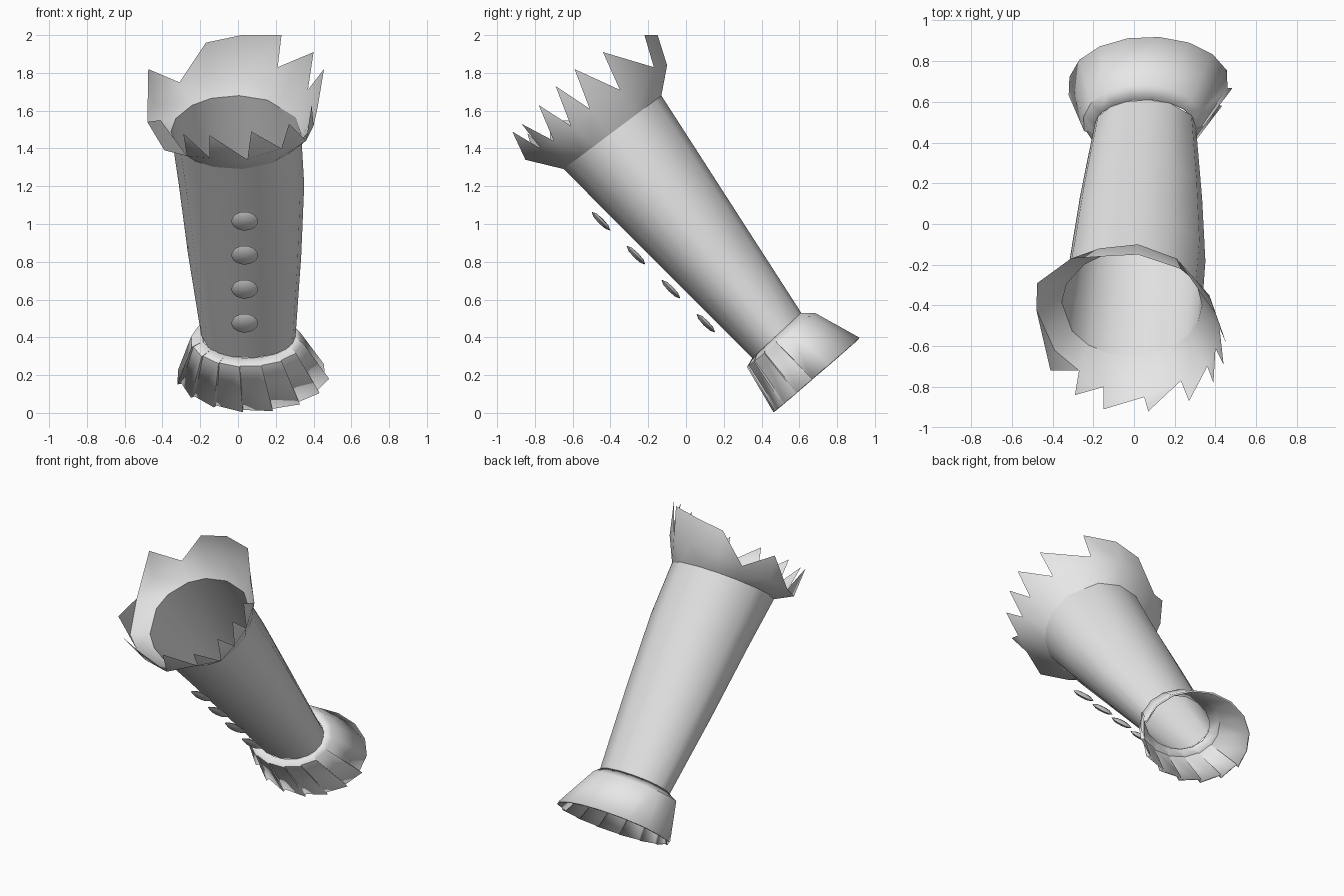
import bpy, math
from mathutils import Vector

if "Cube" in bpy.data.objects:
    bpy.data.objects.remove(bpy.data.objects["Cube"])

cloth = bpy.data.materials.new("plain grey cloth")
cloth.diffuse_color = (0.8, 0.8, 0.8, 1)
cloth.use_nodes = True
cloth.node_tree.nodes["Principled BSDF"].inputs["Base Color"].default_value = cloth.diffuse_color


def make(name, polys, angle=40):
    """Build a mesh from polygons of points, welding equal points."""
    index, verts, faces = {}, [], []
    for poly in polys:
        ids = []
        for p in poly:
            key = tuple(round(c, 4) for c in p)
            if key not in index:
                index[key] = len(verts)
                verts.append(key)
            if index[key] not in ids:
                ids.append(index[key])
        if len(ids) > 2:
            faces.append(ids)
    me = bpy.data.meshes.new(name)
    me.from_pydata(verts, [], faces)
    me.validate()
    me.shade_smooth()
    me.set_sharp_from_angle(angle=math.radians(angle))
    me.materials.append(cloth)
    ob = bpy.data.objects.new(name, me)
    bpy.context.collection.objects.link(ob)
    return ob


def loft(rings):
    """Quads between rings listed bottom to top, points clockwise from above."""
    n = len(rings[0])
    return [(lo[(i + 1) % n], lo[i], hi[i], hi[(i + 1) % n])
            for lo, hi in zip(rings, rings[1:]) for i in range(n)]


def ellipse(center, rx, front, back, angles, scales=None):
    """Tilted ellipse: front and back are its (y, z) end points."""
    vy, vz = (back[0] - front[0]) / 2, (back[1] - front[1]) / 2
    cy, cz = (back[0] + front[0]) / 2, (back[1] + front[1]) / 2
    scales = scales or [1] * len(angles)
    return [(center + s * rx * math.cos(a), cy + s * vy * math.sin(a),
             cz + s * vz * math.sin(a)) for a, s in zip(angles, scales)]


# Upper cuff: ring of valleys, and the torn tips that rise after each valley
mid = [(.05, -.85, 1.34), (-.15, -.80, 1.35), (-.27, -.72, 1.36),
       (-.39, -.62, 1.39), (-.48, -.42, 1.54), (-.45, -.28, 1.64),
       (-.31, -.17, 1.75), (-.17, -.12, 1.81), (.02, -.10, 1.84),
       (.21, -.17, 1.83), (.37, -.35, 1.71), (.42, -.51, 1.61),
       (.40, -.61, 1.52), (.36, -.70, 1.44), (.23, -.77, 1.40)]
tip = [(-.15, -.91, 1.47), (-.29, -.84, 1.48), (-.41, -.72, 1.55),
       mid[4], (-.475, -.29, 1.82), mid[6],
       (-.17, -.16, 1.96), (.02, -.15, 2.0), (.23, -.22, 2.0),
       (.40, -.44, 1.91), (.455, -.59, 1.82), (.44, -.69, 1.73),
       (.39, -.78, 1.63), (.27, -.87, 1.53), (.07, -.92, 1.49)]
joined = (2, 4, 6, 7)
angles = [math.atan2((y + .47) * .8 + (z - 1.59) * .6, x) for x, y, z in mid]

F1, B1 = (-.65, 1.29), (-.13, 1.68)      # tube top, front and back
F0, B0 = (.35, .29), (.61, .53)          # tube bottom


def lerp(a, b, t):
    return tuple(p + (q - p) * t for p, q in zip(a, b))


top_ring = ellipse(-.01, .345, F1, B1, angles)
upper = loft([top_ring, mid])
for i in range(15):
    j = (i + 1) % 15
    upper.append((mid[j], mid[i], tip[i]))
    if i in joined:
        upper.append((mid[j], tip[i], tip[j]))
make("torn_upper_cuff", upper, 50)

# Tapered sleeve tube
tube = [ellipse(.055, .25, F0, B0, angles),
        ellipse(.035, .30, lerp(F0, F1, .4), lerp(B0, B1, .4), angles),
        ellipse(.018, .333, lerp(F0, F1, .75), lerp(B0, B1, .75), angles),
        top_ring]
make("sleeve", loft(tube), 60)

# Lower flared cuff, pleated at the front
cols, rim_s, mid_s = [], [], []
N = 16
for k in range(N):
    a = math.radians(-97 - k * 360 / N)
    pleats = [(.98, .99), (1.04, 1.02)] if math.sin(a) < .1 else [(1, 1)]
    for r, m in pleats:
        cols.append(a)
        rim_s.append(r)
        mid_s.append(m)
lower = make("pleated_lower_cuff", loft([
    ellipse(.075, .395, (.47, .01), (.92, .40), cols, rim_s),
    ellipse(.045, .295, (.325, .245), (.685, .53), cols, mid_s),
    ellipse(.055, .25, F0, B0, cols)]), 35)
hem = lower.modifiers.new("hem", 'SOLIDIFY')
hem.thickness = .012
hem.offset = -1

# Four lens-shaped buttons standing off the front
for k in range(4):
    c = Vector((.035, -.45 + .185 * k, 1.015 - .18 * k))
    u, v, n = Vector((1, 0, 0)), Vector((0, -.7071, .7071)), Vector((0, -.7071, -.7071))
    rings = []
    for r, h in ((0, .016), (.045, .012), (.07, 0), (.045, -.012), (0, -.016)):
        rings.append([tuple(c + u * r * math.cos(t) + v * r * math.sin(t) + n * h)
                      for t in (s * math.tau / 20 for s in range(20))])
    # u x v points along -n, so list from the inner side outward
    b = make(f"button_{k + 1}", [p[::-1] for p in loft(rings)], 40)
    b.data.update()
